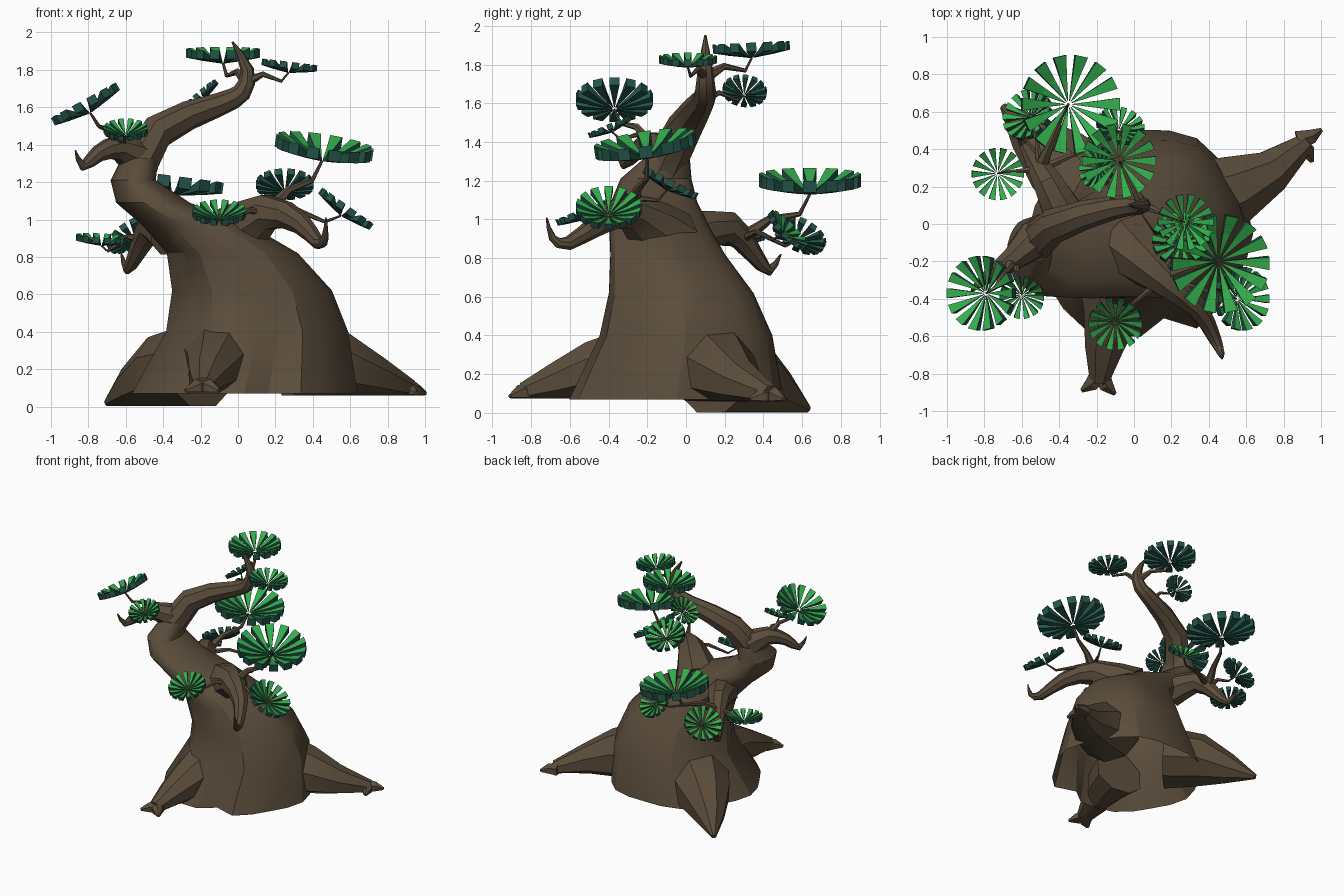
import bpy, bmesh, math
from mathutils import Vector

if "Cube" in bpy.data.objects:
    bpy.data.objects.remove(bpy.data.objects["Cube"])

UP = Vector((0, 0, 1))


def material(name, rgb):
    m = bpy.data.materials.new(name)
    m.diffuse_color = (*rgb, 1)
    m.use_nodes = True
    m.node_tree.nodes["Principled BSDF"].inputs["Base Color"].default_value = m.diffuse_color
    return m


BARK = material("brown bark", (0.105, 0.074, 0.045))
LEAF = material("bright green leaf top", (0.034, 0.42, 0.075))
UNDER = material("dark teal leaf side", (0.018, 0.092, 0.07))


def finish(bm, name, mats, angle=None):
    bmesh.ops.recalc_face_normals(bm, faces=bm.faces[:])
    me = bpy.data.meshes.new(name)
    bm.to_mesh(me)
    bm.free()
    ob = bpy.data.objects.new(name, me)
    bpy.context.collection.objects.link(ob)
    for m in mats:
        me.materials.append(m)
    if angle:
        bpy.ops.object.select_all(action='DESELECT')
        ob.select_set(True)
        bpy.context.view_layer.objects.active = ob
        bpy.ops.object.shade_smooth_by_angle(angle=math.radians(angle))
    return ob


def loft(bm, rings, open_start=False):
    """Skin a list of equal rings of points and cap the ends."""
    vs = [[bm.verts.new(p) for p in r] for r in rings]
    n = len(vs[0])
    for a, b in zip(vs, vs[1:]):
        for i in range(n):
            bm.faces.new((a[i], a[(i + 1) % n], b[(i + 1) % n], b[i]))
    if not open_start:
        bm.faces.new(vs[0])
    bm.faces.new(vs[-1][::-1])


def smooth_path(path):
    """Add a curved midpoint between each pair of (x, y, z, radius) points."""
    P = [Vector(p) for p in path]
    out = []
    for i in range(len(P) - 1):
        a, b, c, d = P[max(i - 1, 0)], P[i], P[i + 1], P[min(i + 2, len(P) - 1)]
        out += [b, (b + c) * 0.5625 - (a + d) * 0.0625]
    return out + [P[-1]]


def tube(bm, path, sides=8, floor=None):
    """Tapered tube through (x, y, z, radius) points."""
    pts = [Vector(p[:3]) for p in path]
    rings, u = [], None
    for i, p in enumerate(pts):
        t = (pts[min(i + 1, len(pts) - 1)] - pts[max(i - 1, 0)]).normalized()
        if u is None:
            u = t.cross(UP)
            if u.length < 0.1:
                u = t.cross(Vector((0, 1, 0)))
        u = (u - t * u.dot(t)).normalized()
        v = t.cross(u)
        ring = []
        for k in range(sides):
            a = math.tau * (k + 0.5) / sides
            q = p + (u * math.cos(a) + v * math.sin(a)) * path[i][3]
            if floor is not None:
                q.z = max(q.z, floor + 0.001 * math.cos(a))
            ring.append(q)
        rings.append(ring)
    loft(bm, rings)


def limb(name, path, sides=8):
    bm = bmesh.new()
    tube(bm, path, sides)
    finish(bm, name, [BARK], 32)


def root(name, path, floor, heading):
    """Tapering root that ends in two toes spread across the heading."""
    bm = bmesh.new()
    tube(bm, path, 8, floor)
    b, d = Vector(path[-1][:3]), Vector(heading)
    side = d.cross(UP).normalized()
    r = path[-1][3]
    for s in (-1, 1):
        tip = b + d * 0.06 + side * s * 0.09 - UP * 0.02
        mid = b + d * 0.02 + side * s * 0.04 - UP * 0.005
        tube(bm, [(*(b - d * 0.05), r), (*mid, r * 0.8), (*tip, 0.012)], 6, floor)
    finish(bm, name, [BARK], 32)


# trunk: flared, fluted rings as (x0, x1, y0, y1, z), open underneath
bm = bmesh.new()
rings = []
for x0, x1, y0, y1, z in [
        (-.55, .62, -.62, .52, .07), (-.37, .575, -.46, .46, .4),
        (-.34, .49, -.41, .36, .62), (-.37, .31, -.40, .21, .82),
        (-.51, .06, -.40, .12, .97), (-.65, -.26, -.39, .06, 1.09),
        (-.68, -.44, -.34, .03, 1.21), (-.62, -.43, -.2, .02, 1.33)]:
    ring = []
    for k in range(24):
        a = math.tau * k / 24
        s = 1 + 0.03 * math.cos(6 * a) * (1 if z < .9 else .3)
        if k == 19:                      # hollow at the front
            s -= max(0, .2 - .36 * z)
        ring.append(((x0 + x1) / 2 + (x1 - x0) / 2 * s * math.cos(a),
                     (y0 + y1) / 2 + (y1 - y0) / 2 * s * math.sin(a), z))
    rings.append(ring)
loft(bm, rings, True)
finish(bm, "trunk", [BARK], 25)

# roots
root("right_root", [(.3, .1, .25, .25), (.53, .18, .21, .2),
                    (.73, .28, .15, .125), (.92, .435, .09, .055)], .06, (.96, -.28, 0))
root("front_root", [(-.1, -.3, .24, .21), (-.12, -.48, .22, .16),
                    (-.16, -.66, .16, .11), (-.185, -.84, .105, .055)], .075, (-.1, -1, 0))
bm = bmesh.new()
tube(bm, [(-.2, .14, .2, .26), (-.4, .33, .18, .21), (-.56, .48, .1, .12), (-.7, .63, .02, .02)], 8, .003)
finish(bm, "back_left_root", [BARK], 32)

# curling crown and hooked branches
crown = smooth_path([(-.57, -.16, 1.17, .11), (-.43, -.01, 1.47, .095), (-.1, .09, 1.615, .063),
                     (.02, .1, 1.68, .052), (.05, .1, 1.8, .036), (-.03, .1, 1.95, .006)])
right = smooth_path([(-.05, -.1, .88, .19), (.16, -.29, 1.04, .1), (.34, -.45, .975, .058),
                     (.43, -.61, .875, .036), (.465, -.69, .905, .02), (.47, -.72, 1.01, .004)])
left = smooth_path([(-.53, -.08, 1.32, .11), (-.64, -.18, 1.385, .07), (-.75, -.26, 1.35, .045),
                    (-.83, -.32, 1.285, .026), (-.87, -.36, 1.37, .004)])
back = smooth_path([(-.36, .02, .92, .12), (-.46, .22, .96, .085), (-.54, .35, .82, .048),
                    (-.59, .43, .735, .028), (-.625, .49, .82, .004)])
for name, path in (("trunk_crown", crown), ("right_branch", right),
                   ("left_branch", left), ("back_left_branch", back)):
    limb(name, path)


def leaf_fan(name, hub, R, rot, blades=14):
    """Shallow cup of radial wedge blades, green above and teal elsewhere."""
    bm = bmesh.new()
    # blade sections: radius, half angle, bottom and top height (all times R)
    profile = [(.07, .08, 0, .02), (.6, .125, .08, .2), (1, .13, .16, .39)]
    for b in range(blades):
        rows = []
        for r, h, lo, hi in profile:
            row = []
            for s, z in ((-1, lo), (1, lo), (1, hi), (-1, hi)):
                a = math.tau * b / blades + s * h
                p = Vector((r * math.cos(a), r * math.sin(a), z)) * R
                row.append(bm.verts.new(rot @ p + hub))
            rows.append(row)
        for p, q in zip(rows, rows[1:]):
            for k in range(4):
                f = bm.faces.new((p[k], p[(k + 1) % 4], q[(k + 1) % 4], q[k]))
                f.material_index = 0 if k == 2 else 1
        for row in (rows[0], rows[-1]):
            bm.faces.new(row).material_index = 1
    finish(bm, name, [LEAF, UNDER])


def foliage(label, anchors, fans):
    """Fans as (x, y, z, radius, lean x, lean y), each on a twig from the nearest anchor."""
    for i, (x, y, z, R, nx, ny) in enumerate(fans, 1):
        hub = Vector((x, y, z))
        n = Vector((nx, ny, math.sqrt(1 - nx * nx - ny * ny)))
        leaf_fan(f"{label}_leaf_fan_{i}", hub, R, UP.rotation_difference(n))
        start = min((p.to_3d() for p in anchors), key=lambda p: (p - hub).length)
        low = hub - n * R * 0.3
        knee = start.lerp(low, 0.4) + UP * 0.04
        bend = start.lerp(low, 0.85)
        w = .06 * R + .006
        limb(f"{label}_twig_{i}", [(*start, w * 1.9), (*knee, w), (*bend, w * .6), (*hub, w * .35)], 6)


foliage("crown", crown[4:8], [
    (-.08, .34, 1.835, .2, 0, -.05), (.27, .01, 1.785, .15, .12, 0), (-.18, .3, 1.64, .115, -.65, .1)])
foliage("left", left[2:3], [
    (-.79, -.37, 1.57, .2, -.48, 0), (-.6, -.38, 1.45, .12, 0, -.4)])
foliage("right", right[1:3], [
    (.45, -.2, 1.315, .265, .15, -.15), (.25, -.1, 1.15, .155, 0, .45),
    (.55, -.4, 1.02, .17, .58, 0), (-.1, -.52, 1.0, .145, 0, -.38)])
foliage("back", back[1:4], [
    (-.35, .64, 1.13, .265, .13, 0), (-.73, .27, .86, .14, .05, -.08),
    (-.55, .57, .89, .145, -.5, .4), (-.08, .5, .92, .13, .2, .7)])
